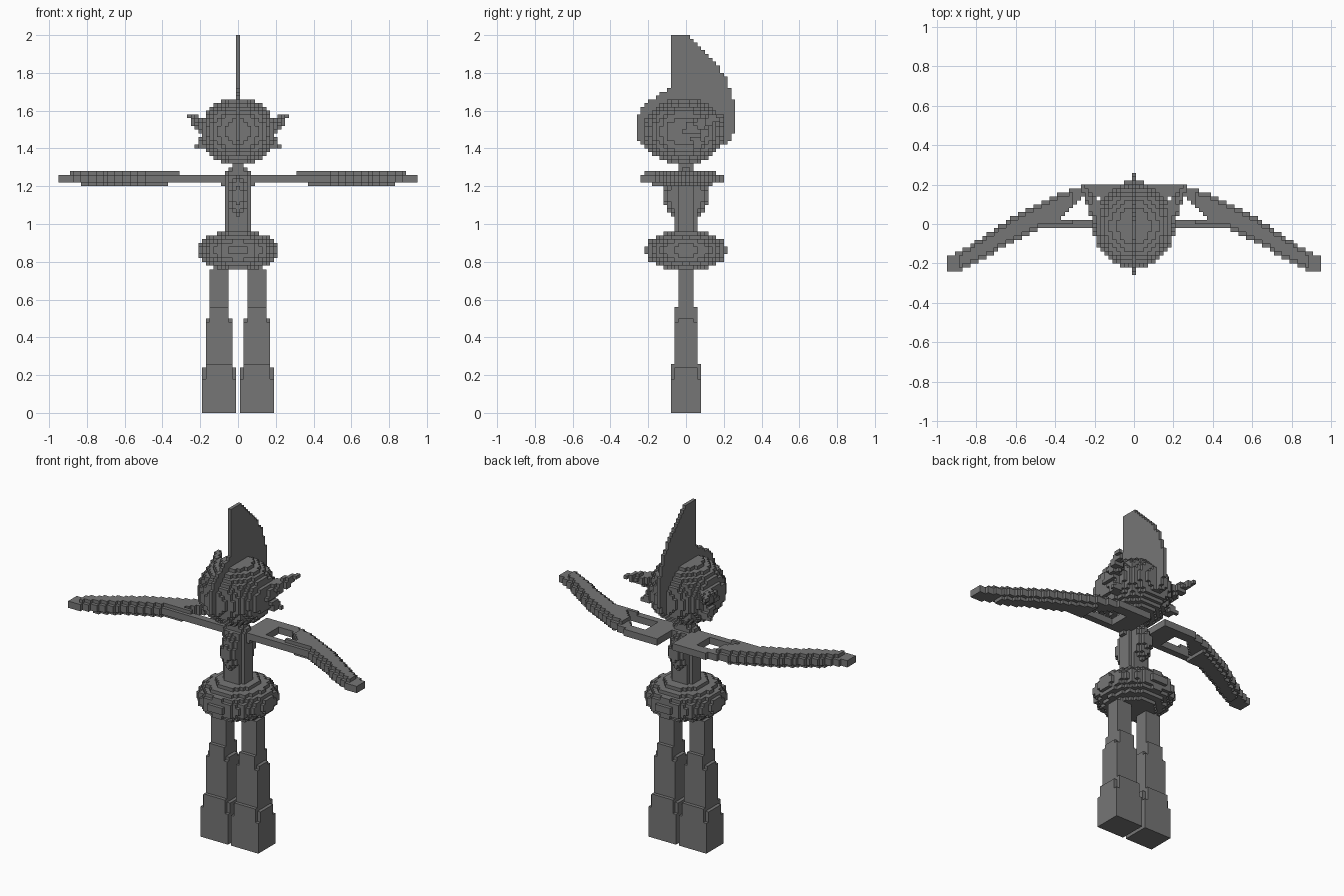
import bpy
from math import floor
from mathutils import Vector

S = 0.02  # edge of one block

if "Cube" in bpy.data.objects:
    bpy.data.objects.remove(bpy.data.objects["Cube"], do_unlink=True)

grey = bpy.data.materials.new("mid_grey")
grey.use_nodes = True
COLOUR = (0.18, 0.18, 0.18, 1)
grey.diffuse_color = COLOUR
grey.node_tree.nodes["Principled BSDF"].inputs["Base Color"].default_value = COLOUR

# Corner loops of the six sides of a block
SIDES = {
    (1, 0, 0): ((1, 0, 0), (1, 1, 0), (1, 1, 1), (1, 0, 1)),
    (-1, 0, 0): ((0, 0, 0), (0, 0, 1), (0, 1, 1), (0, 1, 0)),
    (0, 1, 0): ((0, 1, 0), (0, 1, 1), (1, 1, 1), (1, 1, 0)),
    (0, -1, 0): ((0, 0, 0), (1, 0, 0), (1, 0, 1), (0, 0, 1)),
    (0, 0, 1): ((0, 0, 1), (1, 0, 1), (1, 1, 1), (0, 1, 1)),
    (0, 0, -1): ((0, 0, 0), (0, 1, 0), (1, 1, 0), (1, 0, 0)),
}


def blocks(name, low, high, inside):
    """Fill a solid with blocks and keep only the outer faces."""
    a = [floor(v / S) - 1 for v in low]
    b = [floor(v / S) + 2 for v in high]
    cells = {(i, j, k)
             for i in range(a[0], b[0]) for j in range(a[1], b[1])
             for k in range(max(a[2], 0), b[2])
             if inside(i * S, (j + 0.5) * S, (k + 0.5) * S)}
    index, faces = {}, []
    for c in sorted(cells):
        for step, loop in SIDES.items():
            if tuple(p + q for p, q in zip(c, step)) not in cells:
                faces.append([index.setdefault(tuple(p + q for p, q in zip(c, o)), len(index))
                              for o in loop])
    mesh = bpy.data.meshes.new(name)
    mesh.from_pydata([((i - 0.5) * S, j * S, k * S) for i, j, k in index], [], faces)
    mesh.materials.append(grey)
    obj = bpy.data.objects.new(name, mesh)
    bpy.context.collection.objects.link(obj)
    return obj


def in_outline(u, v, points):
    hit = False
    for (u1, v1), (u2, v2) in zip(points, points[1:] + points[:1]):
        if (v1 > v) != (v2 > v) and u < u1 + (v - v1) * (u2 - u1) / (v2 - v1):
            hit = not hit
    return hit


def ellipsoid(name, centre, radius, floor_z=0):
    low = [c - r for c, r in zip(centre, radius)]
    high = [c + r for c, r in zip(centre, radius)]
    return blocks(name, low, high, lambda *p: p[2] > floor_z and sum(
        ((q - c) / r) ** 2 for q, c, r in zip(p, centre, radius)) <= 1)


def spike(name, base, tip, thick, thin):
    """Tapered round spike between two points."""
    base, tip = Vector(base), Vector(tip)
    axis = tip - base

    def inside(*p):
        t = max(0, min(1, (Vector(p) - base).dot(axis) / axis.length_squared))
        return (Vector(p) - base - axis * t).length <= thick + (thin - thick) * t
    low = [min(p, q) - thick for p, q in zip(base, tip)]
    high = [max(p, q) + thick for p, q in zip(base, tip)]
    return blocks(name, low, high, inside)


# Head, neck, torso and hips
ellipsoid("head", (0, -0.01, 1.49), (0.2, 0.215, 0.177))
blocks("neck", (-0.1, -0.1, 1.24), (0.1, 0.1, 1.34),
       lambda x, y, z: x * x + y * y < 0.0016 and 1.24 < z < 1.34)
blocks("torso", (-0.1, -0.1, 0.9), (0.1, 0.1, 1.26),
       lambda x, y, z: x * x + y * y < 0.0046 and 0.9 < z < 1.26)
ellipsoid("chest", (0, 0, 1.15), (0.065, 0.122, 0.125))
ellipsoid("shoulders", (0, 0, 1.23), (0.092, 0.06, 0.07))
ellipsoid("hips", (0, 0, 0.86), (0.212, 0.216, 0.108), 0.76)

# Thin crest, one block wide
CREST = [(-0.08, 2), (0, 2), (0.08, 1.94), (0.14, 1.88), (0.19, 1.81), (0.23, 1.73),
         (0.26, 1.64), (0.26, 1.5), (0.22, 1.43), (0.16, 1.39), (0.08, 1.33), (0, 1.3),
         (-0.1, 1.33), (-0.2, 1.38), (-0.26, 1.45), (-0.26, 1.56), (-0.22, 1.63),
         (-0.15, 1.68), (-0.08, 1.72)]
blocks("crest", (0, -0.3, 1.3), (0, 0.3, 2),
       lambda x, y, z: abs(x) < S / 2 and in_outline(y, z, CREST))

# Wings: thin arched plates with a raised centre and an opening near the root
WING = [(0.05, -0.02), (0.42, -0.02), (0.5, -0.03), (0.6, -0.08), (0.7, -0.14), (0.8, -0.2),
        (0.87, -0.225), (0.89, -0.26), (0.91, -0.235), (0.95, -0.235), (0.95, -0.17),
        (0.9, -0.145), (0.82, -0.1), (0.72, -0.03), (0.61, 0.04), (0.5, 0.1),
        (0.39, 0.155), (0.27, 0.19), (0.19, 0.2), (0.05, 0.2)]
GAP = [(0.17, 0.02), (0.39, 0.02), (0.26, 0.14), (0.17, 0.14)]


def wing_solid(x, y, z):
    x = abs(x)
    if not in_outline(x, y, WING) or in_outline(x, y, GAP):
        return False
    if 1.22 < z < 1.26:
        return True
    inner = in_outline(x, y + S, WING) and in_outline(x, y - S, WING)
    upper = 1.26 < z < 1.28 and 0.31 < x < 0.89
    lower = 1.2 < z < 1.22 and 0.37 < x < 0.83
    return inner and (upper or lower)


# Legs taper upwards in steps
def leg_solid(x, y, z):
    across = abs(abs(x) - 0.1) / (0.0969 - 0.075 * z)
    along = abs(y) / (0.0857 - 0.0645 * z)
    return z < 0.78 and across ** 9 + along ** 9 <= 1.2


for side, s in (("left", 1), ("right", -1)):
    ends = sorted((0, s))
    low, high = (ends[0], -0.3, 0), (ends[1], 0.3, 1.3)
    blocks(side + "_wing", low, high, lambda x, y, z: x * s > 0 and wing_solid(x, y, z))
    blocks(side + "_leg", low, high, lambda x, y, z: x * s > 0 and leg_solid(x, y, z))
    spike(side + "_upper_horn", (s * 0.16, 0.03, 1.51), (s * 0.26, 0.18, 1.57), 0.05, 0.013)
    spike(side + "_lower_horn", (s * 0.15, 0.03, 1.46), (s * 0.22, 0.1, 1.4), 0.05, 0.013)
